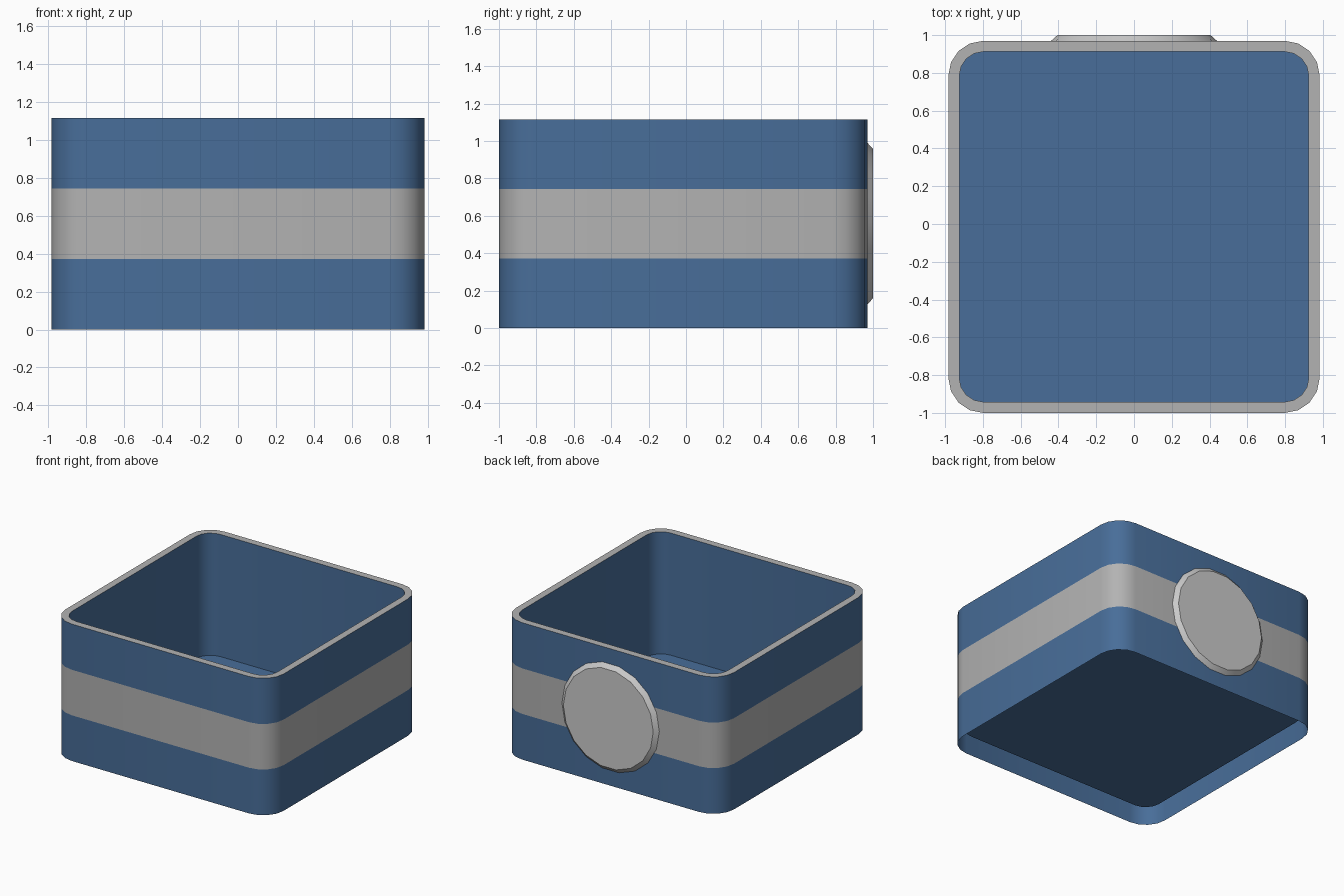
import bpy, bmesh, math

if "Cube" in bpy.data.objects:
    bpy.data.objects.remove(bpy.data.objects["Cube"])

blue = bpy.data.materials.new("blue")
blue.diffuse_color = (0.065, 0.155, 0.32, 1)
blue.use_nodes = True
blue.node_tree.nodes["Principled BSDF"].inputs["Base Color"].default_value = blue.diffuse_color
grey = bpy.data.materials.new("grey")
grey.diffuse_color = (0.45, 0.45, 0.45, 1)
grey.use_nodes = True
grey.node_tree.nodes["Principled BSDF"].inputs["Base Color"].default_value = grey.diffuse_color

CY, HX, HY, R, WALL = -0.015, 0.983, 0.985, 0.185, 0.058


def rounded_loop(bm, inset, z, seg=4):
    """Ring of vertices around a rounded rectangle."""
    r = R - inset
    verts = []
    for q, (sx, sy) in enumerate([(1, 1), (-1, 1), (-1, -1), (1, -1)]):
        for i in range(seg + 1):
            a = math.radians(90 * (q + i / seg))
            verts.append(bm.verts.new((sx * (HX - R) + r * math.cos(a),
                                       CY + sy * (HY - R) + r * math.sin(a), z)))
    return verts


def bridge(bm, a, b, mat=0):
    n = len(a)
    for i in range(n):
        j = (i + 1) % n
        bm.faces.new((a[i], a[j], b[j], b[i])).material_index = mat


def finish(bm, name, mats):
    me = bpy.data.meshes.new(name)
    bm.to_mesh(me)
    bm.free()
    ob = bpy.data.objects.new(name, me)
    bpy.context.collection.objects.link(ob)
    for m in mats:
        me.materials.append(m)
    bpy.ops.object.select_all(action='DESELECT')
    bpy.context.view_layer.objects.active = ob
    ob.select_set(True)
    bpy.ops.object.shade_smooth_by_angle(angle=math.radians(35))
    return ob


# Open box: banded outer wall, grey rim, inner wall and raised floor
bm = bmesh.new()
profile = [(0, 0), (0, 0.372), (0, 0.743), (0, 1.115), (WALL, 1.115), (WALL, 0.12)]
loops = [rounded_loop(bm, d, z) for d, z in profile]
for k, mat in enumerate([0, 1, 0, 1, 0]):
    bridge(bm, loops[k], loops[k + 1], mat)
bm.faces.new(loops[-1])
finish(bm, "open_box", [blue, grey])

# Chamfered round plate on the back
bm = bmesh.new()
N = 18
rings = [[bm.verts.new((r * math.cos(2 * math.pi * i / N), y,
                        0.558 - r * math.sin(2 * math.pi * i / N)))
          for i in range(N)] for r, y in [(0.44, 0.969), (0.405, 1.0)]]
bridge(bm, rings[0], rings[1])
bm.faces.new(rings[1])
bm.faces.new(rings[0][::-1])
finish(bm, "back_plate", [])
